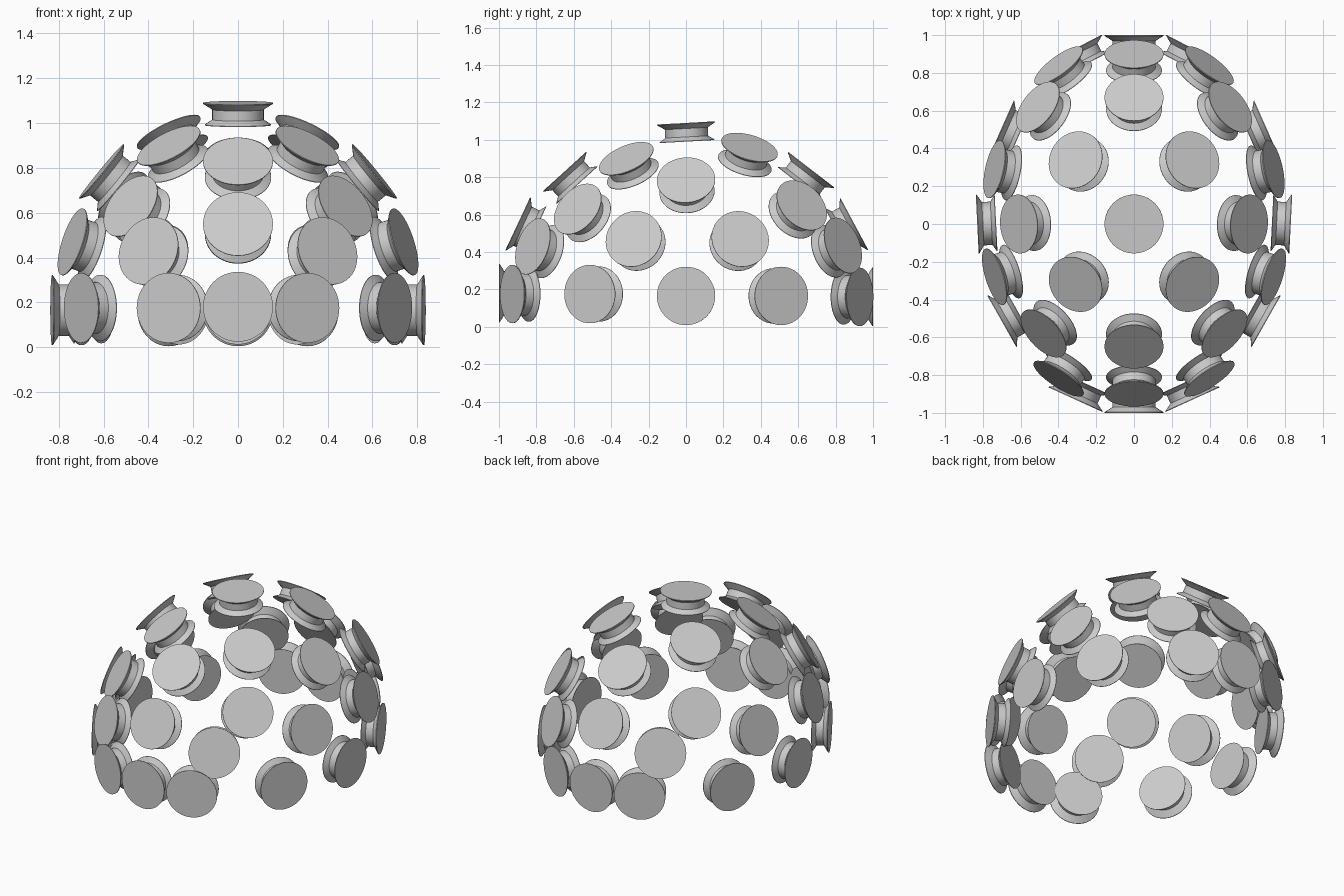
import bpy
import bmesh
import math
from mathutils import Vector

default = bpy.data.objects.get("Cube")
if default:
    bpy.data.objects.remove(default, do_unlink=True)

# One grey material for every spool
grey = bpy.data.materials.new("plain grey")
grey.use_nodes = True
colour = (0.6, 0.6, 0.6, 1)
grey.diffuse_color = colour
grey.node_tree.nodes["Principled BSDF"].inputs["Base Color"].default_value = colour


def make_spool_mesh(profile, sides=48):
    """Lathe a (radius, height) profile around z and cap both ends."""
    bm = bmesh.new()
    rings = []
    for radius, height in profile:
        angles = [math.tau * i / sides for i in range(sides)]
        rings.append([bm.verts.new((radius * math.cos(a), radius * math.sin(a), height))
                      for a in angles])
    for lower, upper in zip(rings, rings[1:]):
        for i in range(sides):
            j = (i + 1) % sides
            bm.faces.new((lower[i], lower[j], upper[j], upper[i]))
    bm.faces.new(list(reversed(rings[0])))
    bm.faces.new(rings[-1])
    mesh = bpy.data.meshes.new("spool")
    bm.to_mesh(mesh)
    bm.free()
    mesh.shade_smooth()
    mesh.set_sharp_from_angle(angle=math.radians(30))
    mesh.materials.append(grey)
    return mesh


# Spool: thin-rimmed flanges that slope into a narrower hub, outer face at height 0
spool_mesh = make_spool_mesh([
    (0.148, -0.1), (0.148, -0.097), (0.115, -0.075),
    (0.115, -0.03), (0.156, -0.004), (0.156, 0),
])

# Outer face centres of the spools, right half only, ring by ring
rings = {
    "base": [(0, -1, .18), (.31, -.93, .175), (.7, -.515, .175), (.83, 0, .165),
             (.7, .51, .165), (.31, .93, .16), (0, 1, .16)],
    "lower": [(0, -.9, .55), (.4, -.82, .43), (.74, -.28, .47),
              (.74, .29, .47), (.4, .84, .435), (0, .9, .55)],
    "middle": [(0, -.65, .83), (.48, -.58, .63), (.61, 0, .785),
               (.51, .62, .65), (0, .67, .84)],
    "upper": [(.31, -.32, .9), (.31, .34, .96)],
    "top": [(0, 0, 1.09)],
}

# Radii and centre of the dome that the spools face away from
dome_radii = Vector((0.83, 1, 0.92))
dome_centre = Vector((0, 0.06, 0.17))


def place_spool(name, position):
    offset = position - dome_centre
    if name.startswith("base"):
        offset.z = 0
    normal = Vector([d / r ** 2 for d, r in zip(offset, dome_radii)])
    spool = bpy.data.objects.new(name, spool_mesh)
    spool.location = position
    spool.rotation_mode = "QUATERNION"
    spool.rotation_quaternion = normal.to_track_quat("Z", "Y")
    bpy.context.collection.objects.link(spool)


# Place each spool and its mirror image across the middle
for ring_name, centres in rings.items():
    for x, y, z in centres:
        for side in ((1, -1) if x else (1,)):
            place_spool(ring_name + "_spool", Vector((x * side, y, z)))
